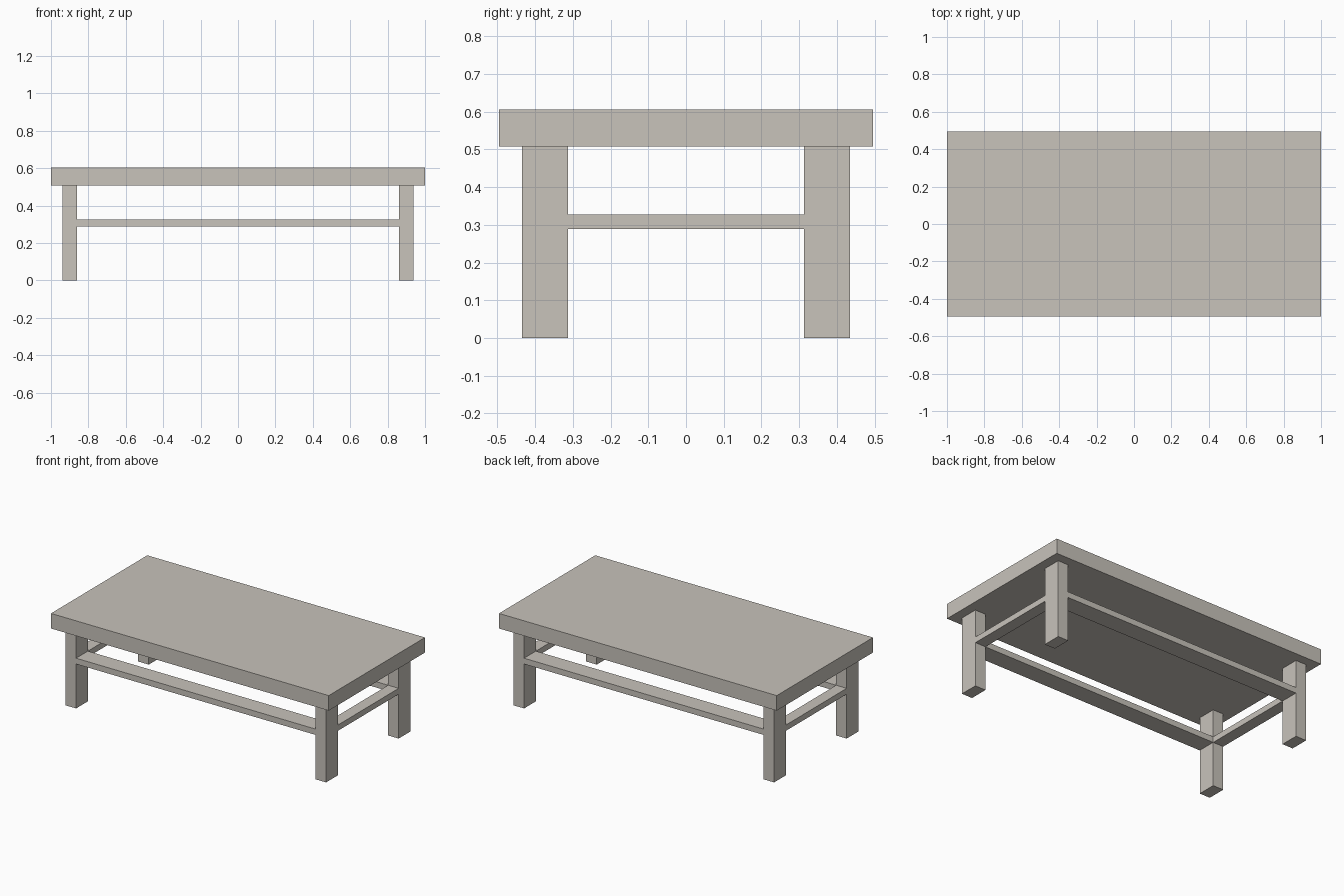
import bpy

if "Cube" in bpy.data.objects:
    bpy.data.objects.remove(bpy.data.objects["Cube"])

# Single flat colour
mat = bpy.data.materials.new("warm grey")
mat.diffuse_color = (0.578, 0.546, 0.497, 1.0)
mat.use_nodes = True
mat.node_tree.nodes["Principled BSDF"].inputs["Base Color"].default_value = mat.diffuse_color


def box(name, x0, x1, y0, y1, z0, z1):
    """Axis-aligned box between two corners."""
    bpy.ops.mesh.primitive_cube_add(
        size=1, location=((x0 + x1) / 2, (y0 + y1) / 2, (z0 + z1) / 2))
    ob = bpy.context.object
    ob.name = name
    ob.scale = (x1 - x0, y1 - y0, z1 - z0)
    bpy.ops.object.transform_apply(location=False, rotation=False, scale=True)
    ob.data.materials.append(mat)
    return ob


TOP_Z0, TOP_Z1 = 0.507, 0.605       # table top heights
LX0, LX1 = 0.862, 0.938             # leg inner / outer x
LY0, LY1 = 0.313, 0.434             # leg inner / outer y
RZ0, RZ1 = 0.289, 0.327             # stretcher heights

# Table top
box("table_top", -1, 1, -0.495, 0.495, TOP_Z0, TOP_Z1)

# Four legs
for xn, sx in (("left", -1), ("right", 1)):
    for yn, sy in (("front", -1), ("back", 1)):
        xs, ys = sorted((sx * LX0, sx * LX1)), sorted((sy * LY0, sy * LY1))
        box(f"{yn}_{xn}_leg", *xs, *ys, 0, TOP_Z0)

# Long stretchers, flush with the legs
for yn, sy in (("front", -1), ("back", 1)):
    box(f"{yn}_stretcher", -LX0, LX0, *sorted((sy * LY0, sy * LY1)), RZ0, RZ1)

# Short end stretchers
for xn, sx in (("left", -1), ("right", 1)):
    box(f"{xn}_stretcher", *sorted((sx * LX0, sx * LX1)), -LY0, LY0, RZ0, RZ1)
